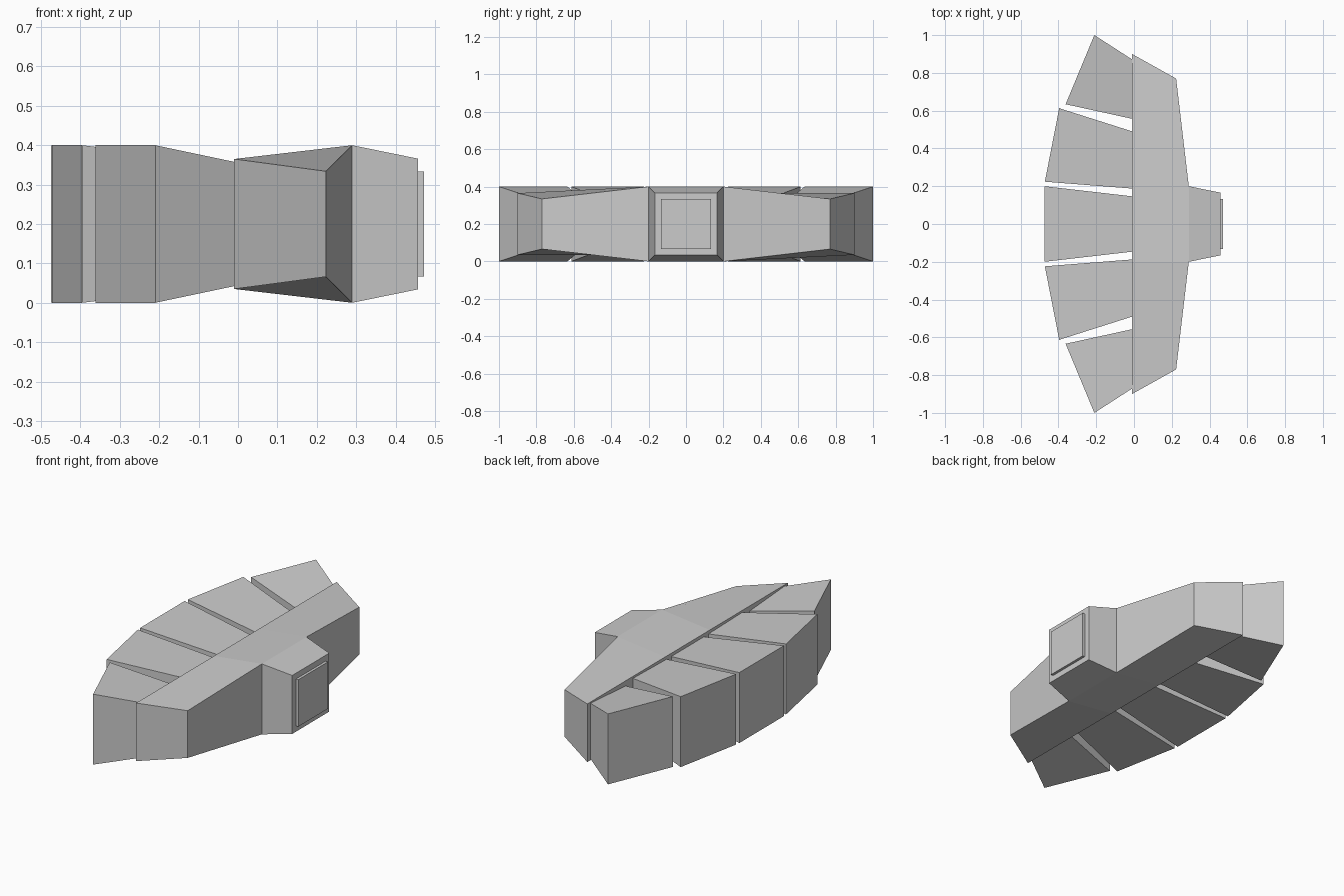
import bpy
from mathutils import Vector

if "Cube" in bpy.data.objects:
    bpy.data.objects.remove(bpy.data.objects["Cube"])

MID = 0.2  # height of the symmetry plane


def make_object(name, verts, faces):
    mesh = bpy.data.meshes.new(name)
    mesh.from_pydata(verts, [], faces)
    mesh.validate()
    mesh.update()
    obj = bpy.data.objects.new(name, mesh)
    bpy.context.collection.objects.link(obj)
    return obj


def loft(name, sections):
    """Join a row of four-cornered sections into one closed solid."""
    verts = [p for s in sections for p in s]
    last = 4 * (len(sections) - 1)
    faces = [(3, 2, 1, 0), (last, last + 1, last + 2, last + 3)]
    for s in range(0, last, 4):
        for i in range(4):
            j = (i + 1) % 4
            faces.append((s + i, s + j, s + j + 4, s + i + 4))
    return make_object(name, verts, faces)


def upright(a, b):
    """Section from two plan points (x, y, half height)."""
    return [(a[0], a[1], MID - a[2]), (b[0], b[1], MID - b[2]),
            (b[0], b[1], MID + b[2]), (a[0], a[1], MID + a[2])]


# Swept body: wing tip, two centre stations, wing tip
stations = []
for side, tip in ((-1, True), (-1, False), (1, False), (1, True)):
    if tip:
        back, front = (-0.01, side * 0.9, 0.165), (0.223, side * 0.77, 0.134)
    else:
        back, front = (-0.01, side * 0.2, 0.165), (0.29, side * 0.2, 0.2)
    stations.append(upright(front, back))
loft("body", stations)


# Tapered nose and the raised plate on its end
def square(x, r):
    return upright((x, -r, r), (x, r, r))


loft("nose", [square(0.29, 0.2), square(0.457, 0.166)])
loft("nose_plate", [square(0.45, 0.133), square(0.472, 0.133)])


# Tail fins: each narrows evenly from its outer edge into the body
def fin(name, p, q, depth, slope):
    p, q = Vector(p), Vector(q)
    along = (q - p).normalized()
    inward = Vector((along.y, -along.x))
    inset = depth * slope
    pi = p + inward * depth + along * inset
    qi = q + inward * depth - along * inset
    outer = upright((*p, 0.2), (*q, 0.2))
    inner = upright((*pi, 0.2 - inset), (*qi, 0.2 - inset))
    loft(name, [outer, inner])


fin("fin_centre", (-0.475, -0.2), (-0.475, 0.2), 0.475, 0.115)
for label, s in (("left", 1), ("right", -1)):
    for part, low, high, depth, slope in (
            ("inner", (-0.472, 0.224), (-0.396, 0.613), 0.475, 0.115),
            ("outer", (-0.362, 0.634), (-0.21, 1.0), 0.37, 0.18)):
        ends = [(low[0], s * low[1]), (high[0], s * high[1])]
        if s < 0:
            ends.reverse()
        fin(f"fin_{part}_{label}", ends[0], ends[1], depth, slope)

# Consistent outward normals
import bmesh
for obj in bpy.context.collection.objects:
    bm = bmesh.new()
    bm.from_mesh(obj.data)
    bmesh.ops.recalc_face_normals(bm, faces=bm.faces)
    bm.to_mesh(obj.data)
    bm.free()
